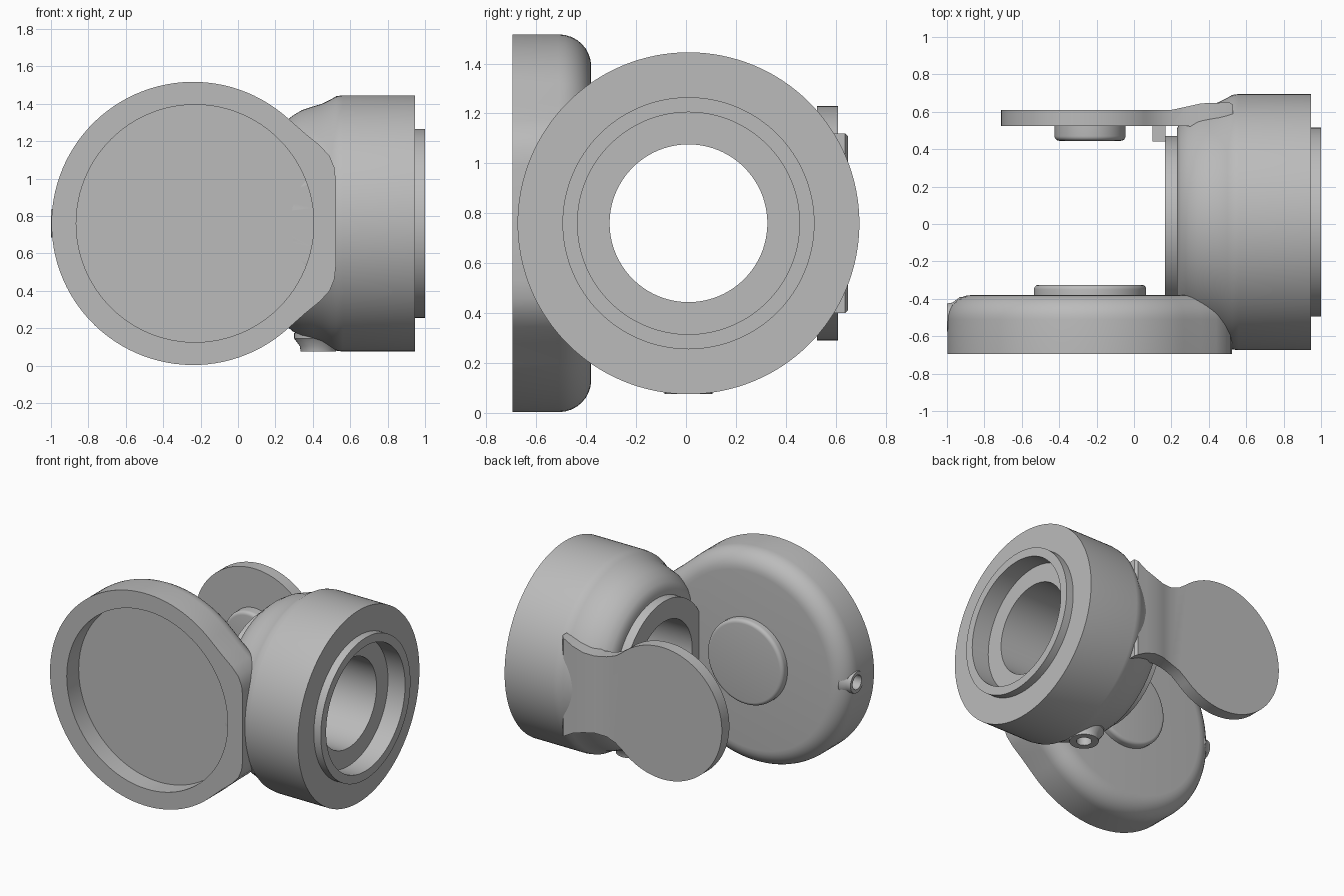
import bpy, bmesh, math
from mathutils import Matrix, Vector

cube = bpy.data.objects.get("Cube")
if cube:
    bpy.data.objects.remove(cube, do_unlink=True)

grey = bpy.data.materials.new("satin_grey")
grey.use_nodes = True
grey.diffuse_color = (0.5, 0.5, 0.5, 1)
grey.node_tree.nodes["Principled BSDF"].inputs["Base Color"].default_value = (0.5, 0.5, 0.5, 1)

MID = 0.76      # height of every main axis
CX = -0.24      # centre of disc and plate in x


def finish(name, bm):
    bmesh.ops.remove_doubles(bm, verts=bm.verts, dist=1e-5)
    bmesh.ops.recalc_face_normals(bm, faces=bm.faces)
    mesh = bpy.data.meshes.new(name)
    bm.to_mesh(mesh)
    bm.free()
    mesh.materials.append(grey)
    ob = bpy.data.objects.new(name, mesh)
    bpy.context.collection.objects.link(ob)
    return ob


def lathe(name, profile, axis, origin, steps=96):
    """Spin a closed (radius, height) profile, then aim its axis."""
    bm = bmesh.new()
    vs = [bm.verts.new((r, 0, h)) for r, h in profile]
    es = [bm.edges.new((vs[i - 1], vs[i])) for i in range(len(vs))]
    bmesh.ops.spin(bm, geom=vs + es, cent=(0, 0, 0), axis=(0, 0, 1),
                   angle=2 * math.pi, steps=steps)
    turn = Vector((0, 0, 1)).rotation_difference(Vector(axis)).to_matrix().to_4x4()
    bm.transform(Matrix.Translation(origin) @ turn)
    return finish(name, bm)


def rod(name, r, h0, h1, axis, origin):
    return lathe(name, [(0, h0), (r, h0), (r, h1), (0, h1)], axis, origin)


def loft(name, outline, layers, place):
    """Stack scaled copies of an outline; place(u, v, depth) gives a point."""
    bm = bmesh.new()
    rings = [[bm.verts.new(place(u * s, v * s, d)) for u, v in outline] for d, s in layers]
    for a, b in zip(rings, rings[1:]):
        for i in range(len(a)):
            bm.faces.new((a[i - 1], a[i], b[i], b[i - 1]))
    bm.faces.new(rings[0])
    bm.faces.new(rings[-1])
    return finish(name, bm)


def combine(ob, other, operation):
    other.hide_render = True
    mod = ob.modifiers.new("cut", 'BOOLEAN')
    mod.operation, mod.solver, mod.object = operation, 'EXACT', other
    bpy.context.view_layer.objects.active = ob
    bpy.ops.object.modifier_apply(modifier=mod.name)
    bpy.data.objects.remove(other, do_unlink=True)


def arc_outline(radius, start, side):
    """Open circle closed by mirrored side points, around the disc axis."""
    n = 80
    arc = [(radius * math.cos(a), radius * math.sin(a)) for a in
           (start + (2 * math.pi - 2 * start) * i / n for i in range(n + 1))]
    return arc + [(x - CX, -z) for x, z in side] + [(x - CX, z) for x, z in reversed(side)]


def upright(u, v, d):
    return (CX + u, d, MID + v)


def recess():
    return rod("recess_cutter", 0.635, -0.75, -0.56, (0, 1, 0), (-0.23, 0, MID))


# Ring body with stepped lip, through bore and rounded neck
body = lathe("ring_body", [
    (0.316, 0.165), (0.46, 0.165), (0.46, 0.23), (0.5, 0.23), (0.54, 0.25),
    (0.575, 0.29), (0.605, 0.34), (0.625, 0.4), (0.64, 0.45), (0.665, 0.5),
    (0.68, 0.525), (0.685, 0.56), (0.685, 0.945), (0.505, 0.945), (0.505, 1.0),
    (0.445, 1.0), (0.445, 0.865), (0.316, 0.865)], (1, 0, 0), (0, 0.01, MID), 128)
combine(body, recess(), 'DIFFERENCE')

# Cupped front disc, rounded at the back, with a flattened side
side = [(0.36, 1.24 - MID), (0.44, 1.175 - MID), (0.49, 1.12 - MID),
        (0.515, 1.06 - MID), (0.523, 0.99 - MID)]
round_over = [(-0.51 + 0.13 * math.sin(a), 1 - 0.17 * (1 - math.cos(a)))
              for a in (math.pi / 2 * i / 8 for i in range(9))]
disc = loft("front_disc", arc_outline(0.757, math.radians(48), side),
            [(-0.695, 1)] + round_over, upright)
combine(disc, recess(), 'DIFFERENCE')

# Round back plate flaring into the body, thickened at the web
flare = [(0.13, 0.31), (0.2, 0.285), (0.28, 0.275), (0.36, 0.285), (0.44, 0.31), (0.53, 0.36)]
plate = loft("back_plate", arc_outline(0.47, math.radians(48), flare),
             [(0.4, 1), (0.7, 1)], upright)
plan = [(-0.8, 0.525), (-0.8, 0.61), (0.2, 0.61), (0.27, 0.625), (0.36, 0.645),
        (0.51, 0.65), (0.54, 0.63), (0.54, 0.48), (0.28, 0.525)]
combine(plate, loft("plan_cutter", plan, [(0, 1), (1.5, 1)], lambda u, v, d: (u, v, d)), 'INTERSECT')


# Rounded contact pads facing each other
def pad(name, r, height, axis, y):
    e = 0.025
    edge = [(r - e + e * math.cos(a), height - e + e * math.sin(a))
            for a in (math.pi / 2 * i / 5 for i in range(6))]
    return lathe(name, [(0, -0.02), (r, -0.02)] + edge + [(0, height)], axis, (-0.235, y, MID))


parts = [body, disc, plate,
         pad("front_pad", 0.3, 0.055, (0, 1, 0), -0.38),
         pad("back_pad", 0.19, 0.08, (0, -1, 0), 0.525)]

# Stop rib on the inside of the plate
parts.append(loft("stop_rib", [(0.1, 0.44), (0.168, 0.44), (0.168, 0.54), (0.1, 0.54)],
                  [(MID - 0.18, 1), (MID + 0.18, 1)], lambda u, v, d: (u, v, d)))

# Small drilled spigots under the body and on the disc rim
for name, axis, origin, host, r in (
        ("body_spigot", (0, 0, -1), (0.43, 0.01, 0.075), body, 0.095),
        ("disc_spigot", (-1, 0, 0), (-1, -0.5, MID), disc, 0.075)):
    combine(host, rod("drill", 0.05, -0.1, 0.1, axis, origin), 'DIFFERENCE')
    parts.append(lathe(name, [(0.05, 0), (r, 0), (r + 0.005, -0.03),
                              (r + 0.035, -0.07), (r + 0.035, -0.1), (0.05, -0.1)],
                       axis, origin, 32))

for ob in bpy.context.view_layer.objects:
    ob.select_set(ob in parts)
bpy.context.view_layer.objects.active = body
bpy.ops.object.shade_smooth_by_angle(angle=math.radians(32))
